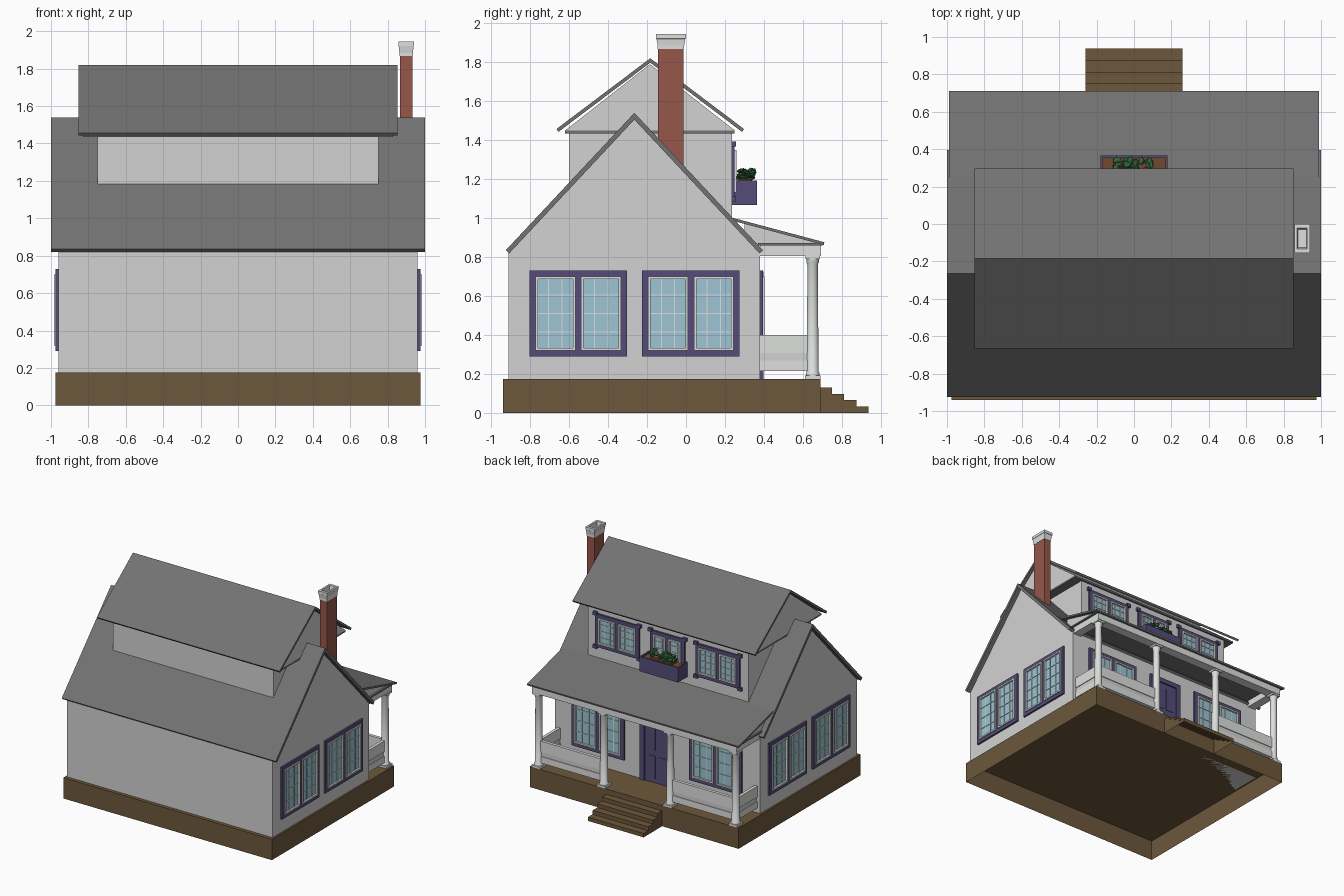
import bpy, bmesh, math, random
from mathutils import Matrix, Vector

if "Cube" in bpy.data.objects:
    bpy.data.objects.remove(bpy.data.objects["Cube"])

random.seed(4)


def mat(name, r, g, b):
    m = bpy.data.materials.new(name)
    lin = [c / 12.92 if c <= 0.04045 else ((c + 0.055) / 1.055) ** 2.4 for c in (r, g, b)]
    m.diffuse_color = (*lin, 1)
    m.use_nodes = True
    m.node_tree.nodes["Principled BSDF"].inputs["Base Color"].default_value = m.diffuse_color
    return m


WALL = mat("wall_white", 0.82, 0.825, 0.82)
TRIM = mat("trim_white", 0.87, 0.88, 0.87)
ROOF = mat("roof_grey", 0.45, 0.45, 0.45)
WOOD = mat("deck_brown", 0.43, 0.345, 0.235)
PURPLE = mat("purple_paint", 0.33, 0.30, 0.47)
GLASS = mat("window_blue", 0.61, 0.77, 0.83)
BRICK = mat("brick_red", 0.59, 0.34, 0.29)
LEAF = mat("leaf_green", 0.20, 0.42, 0.24)
FLOWER = mat("flower_red", 0.72, 0.20, 0.18)
SOIL = mat("soil_brown", 0.45, 0.29, 0.18)


def finish(name, bm, material, open_bottom=False, smooth=False):
    bmesh.ops.recalc_face_normals(bm, faces=bm.faces)
    if open_bottom:
        low = [f for f in bm.faces if all(v.co.z < 0.001 for v in f.verts)]
        bmesh.ops.delete(bm, geom=low, context='FACES')
    me = bpy.data.meshes.new(name)
    bm.to_mesh(me)
    bm.free()
    me.materials.append(material)
    if smooth:
        for p in me.polygons:
            p.use_smooth = abs(p.normal.z) < 0.9
    ob = bpy.data.objects.new(name, me)
    bpy.context.collection.objects.link(ob)
    return ob


def boxes(name, specs, material, matrix=Matrix(), open_bottom=False):
    """Each spec is (x0, x1, y0, y1, z0, z1)."""
    bm = bmesh.new()
    for x0, x1, y0, y1, z0, z1 in specs:
        m = (matrix @ Matrix.Translation(((x0 + x1) / 2, (y0 + y1) / 2, (z0 + z1) / 2))
             @ Matrix.Diagonal((x1 - x0, y1 - y0, z1 - z0, 1)))
        bmesh.ops.create_cube(bm, size=1, matrix=m)
    return finish(name, bm, material, open_bottom)


def extrude_yz(name, pts, hx, material, open_bottom=False):
    """Side profile extruded across x from -hx to hx."""
    bm = bmesh.new()
    a = [bm.verts.new((-hx, y, z)) for y, z in pts]
    b = [bm.verts.new((hx, y, z)) for y, z in pts]
    n = len(pts)
    bm.faces.new(a)
    bm.faces.new(b[::-1])
    for i in range(n):
        bm.faces.new((a[i], b[i], b[(i + 1) % n], a[(i + 1) % n]))
    return finish(name, bm, material, open_bottom)


def loft(name, loops, cx, cy, sides, material, square=False):
    """Stack of rings (rx, ry, z) joined and capped."""
    bm = bmesh.new()
    rings = []
    for rx, ry, z in loops:
        ring = []
        for i in range(sides):
            t = 2 * math.pi * (i + 0.5) / sides
            k = math.sqrt(2) if square else 1
            ring.append(bm.verts.new((cx + rx * k * math.cos(t), cy + ry * k * math.sin(t), z)))
        rings.append(ring)
    for r, s in zip(rings, rings[1:]):
        for i in range(sides):
            j = (i + 1) % sides
            bm.faces.new((r[i], r[j], s[j], s[i]))
    bm.faces.new(rings[0][::-1])
    bm.faces.new(rings[-1])
    return finish(name, bm, material, smooth=not square)


def gable_roof(name, y0, y1, ze, zp, t, hx):
    yc = (y0 + y1) / 2
    a = math.atan2(zp - ze, yc - y0)
    dy, dz = t * math.sin(a), t * math.cos(a)
    extrude_yz(name, [(y0, ze), (yc, zp), (y1, ze), (y1 - dy, ze - dz),
                      (yc, zp - t / math.cos(a)), (y0 + dy, ze - dz)], hx, ROOF)


def window(name, w, h, m, ears=False):
    """Double window; local x across, y outward, z up, centred on the wall."""
    W, H, f, d = w / 2, h / 2, 0.03, 0.015
    frame = [(-W, -W + f, 0, d, -H, H), (W - f, W, 0, d, -H, H),
             (-W + f, W - f, 0, d, H - f, H), (-W + f, W - f, 0, d, -H, -H + f),
             (-f / 2, f / 2, 0, d, -H + f, H - f)]
    if ears:  # small blocks at the corners
        frame += [(s * W - 0.018, s * W + 0.018, 0, 0.022, z - 0.014, z + 0.014)
                  for s in (-1, 1) for z in (-H, H)]
    boxes(name + "_frame", frame, PURPLE, m)
    sash, glass = [], []
    b, e, q = 0.013, 0.024, 0.0025
    for s in (-1, 1):
        x0, x1 = sorted((s * f / 2, s * (W - f)))
        z0, z1 = -H + f, H - f
        sash += [(x0, x0 + b, 0, e, z0, z1), (x1 - b, x1, 0, e, z0, z1),
                 (x0 + b, x1 - b, 0, e, z0, z0 + b), (x0 + b, x1 - b, 0, e, z1 - b, z1)]
        for i in (1, 2):
            x = x0 + (x1 - x0) * i / 3
            sash.append((x - q, x + q, 0, 0.014, z0 + b, z1 - b))
        for i in (1, 2, 3):
            z = z0 + (z1 - z0) * i / 4
            sash.append((x0 + b, x1 - b, 0, 0.014, z - q, z + q))
        glass.append((x0 + b, x1 - b, 0, 0.009, z0 + b, z1 - b))
    boxes(name + "_sash", sash, TRIM, m)
    boxes(name + "_glass", glass, GLASS, m)


# Foundation and steps, open underneath
boxes("foundation", [(-0.975, 0.975, -0.94, 0.69, 0, 0.175)], WOOD, open_bottom=True)
extrude_yz("steps", [(0.69, 0), (0.69, 0.13), (0.75, 0.13), (0.75, 0.097), (0.812, 0.097),
                     (0.812, 0.065), (0.874, 0.065), (0.874, 0.032), (0.937, 0.032),
                     (0.937, 0)], 0.26, WOOD, open_bottom=True)

# Main house body and roof
extrude_yz("house_walls", [(-0.91, 0.175), (-0.91, 0.825), (-0.265, 1.515), (0.38, 0.825),
                           (0.38, 0.175)], 0.96, WALL)
gable_roof("main_roof", -0.925, 0.395, 0.835, 1.54, 0.024, 1.0)

# Upper dormer
boxes("dormer_walls", [(-0.75, 0.75, -0.60, 0.235, 0.98, 1.445)], WALL)
boxes("dormer_soffit", [(-0.83, 0.83, -0.62, 0.25, 1.435, 1.45)], ROOF)
extrude_yz("dormer_gable", [(-0.62, 1.45), (-0.185, 1.79), (0.25, 1.45)], 0.83, WALL)
gable_roof("dormer_roof", -0.665, 0.298, 1.457, 1.82, 0.018, 0.853)

# Porch roof, ceiling and beams
extrude_yz("porch_roof", [(0.225, 1.005), (0.71, 0.876), (0.707, 0.862), (0.225, 0.99)], 0.988, ROOF)
extrude_yz("porch_gable", [(0.30, 0.87), (0.30, 0.972), (0.67, 0.872)], 0.955, WALL)
boxes("porch_ceiling", [(-0.97, 0.97, 0.37, 0.70, 0.86, 0.872)], ROOF)
boxes("porch_beams", [(-0.955, 0.955, 0.61, 0.692, 0.805, 0.862),
                      (-0.955, -0.88, 0.38, 0.61, 0.805, 0.862),
                      (0.88, 0.955, 0.38, 0.61, 0.805, 0.862)], TRIM)

# Columns
for i, x in enumerate((-0.92, -0.31, 0.31, 0.92)):
    boxes(f"column_blocks_{i}", [(x - 0.04, x + 0.04, 0.61, 0.69, 0.175, 0.192),
                                 (x - 0.037, x + 0.037, 0.613, 0.687, 0.79, 0.806)], TRIM)
    loft(f"column_{i}", [(r, r, z) for r, z in
                         ((0.036, 0.19), (0.036, 0.205), (0.031, 0.212), (0.027, 0.76),
                          (0.032, 0.772), (0.034, 0.792))], x, 0.65, 16, TRIM)

# Railings: recessed core with proud boards
rail, core = [], []
for z0, z1 in ((0.215, 0.27), (0.307, 0.40)):
    for s in (-1, 1):
        rail.append((*sorted((s * 0.33, s * 0.90)), 0.637, 0.663, z0, z1))
        rail.append((*sorted((s * 0.907, s * 0.933)), 0.38, 0.63, z0, z1))
for s in (-1, 1):
    core.append((*sorted((s * 0.33, s * 0.90)), 0.643, 0.657, 0.22, 0.39))
    core.append((*sorted((s * 0.913, s * 0.927)), 0.38, 0.63, 0.22, 0.39))
boxes("railing_boards", rail, TRIM)
boxes("railing_panels", core, WALL)

# Windows: both sides, porch wall and dormer
for s, side in ((1, "right"), (-1, "left")):
    turn = Matrix.Rotation(-s * math.pi / 2, 4, 'Z')
    for y, pos in ((-0.553, "front"), (0.025, "back")):
        window(f"{side}_{pos}_window", 0.5, 0.44,
               Matrix.Translation((s * 0.96, y, 0.51)) @ turn)
    window(f"porch_{side}_window", 0.49, 0.44, Matrix.Translation((s * 0.55, 0.38, 0.51)))
    window(f"dormer_{side}_window", 0.41, 0.28, Matrix.Translation((s * 0.47, 0.235, 1.24)), True)
window("dormer_middle_window", 0.32, 0.28, Matrix.Translation((0, 0.235, 1.24)), True)

# Door
boxes("door_frame", [(-0.155, -0.115, 0.38, 0.398, 0.175, 0.725),
                     (0.115, 0.155, 0.38, 0.398, 0.175, 0.725),
                     (-0.115, 0.115, 0.38, 0.398, 0.685, 0.725)], PURPLE)
boxes("door", [(-0.115, 0.115, 0.38, 0.386, 0.175, 0.685)]
      + [(x - 0.035, x + 0.035, 0.386, 0.390, z, z + 0.19)
         for x in (-0.05, 0.05) for z in (0.21, 0.45)], PURPLE)

# Chimney
boxes("chimney", [(0.865, 0.933, -0.143, -0.012, 1.15, 1.88)], BRICK)
loft("chimney_cap", [(0.036, 0.068, 1.868), (0.036, 0.068, 1.885), (0.040, 0.074, 1.92),
                     (0.042, 0.077, 1.922), (0.042, 0.077, 1.945), (0.027, 0.056, 1.945),
                     (0.022, 0.048, 1.90)], 0.899, -0.0775, 4, TRIM, square=True)

# Flower box with plants
boxes("flower_box", [(-0.18, 0.18, 0.235, 0.365, 1.068, 1.165),
                     (-0.18, 0.18, 0.353, 0.365, 1.165, 1.192),
                     (-0.18, 0.18, 0.235, 0.247, 1.165, 1.192),
                     (-0.18, -0.168, 0.247, 0.353, 1.165, 1.192),
                     (0.168, 0.18, 0.247, 0.353, 1.165, 1.192)], PURPLE)
boxes("soil", [(-0.168, 0.168, 0.247, 0.353, 1.16, 1.178),
               (-0.10, 0.10, 0.265, 0.335, 1.17, 1.20)], SOIL)
for name, count, size, material, zr in (("leaves", 34, 0.026, LEAF, (1.20, 1.245)),
                                        ("flowers", 9, 0.011, FLOWER, (1.225, 1.255))):
    bm = bmesh.new()
    for _ in range(count):
        p = Vector((random.uniform(-0.10, 0.10), random.uniform(0.275, 0.345), random.uniform(*zr)))
        m = (Matrix.Translation(p) @ Matrix.Rotation(random.uniform(0, 6.28), 4, 'Z')
             @ Matrix.Rotation(random.uniform(-0.8, 0.8), 4, 'X')
             @ Matrix.Diagonal((1, 0.8, 0.4, 1)))
        bmesh.ops.create_icosphere(bm, subdivisions=1, radius=size, matrix=m)
    finish(name, bm, material)
